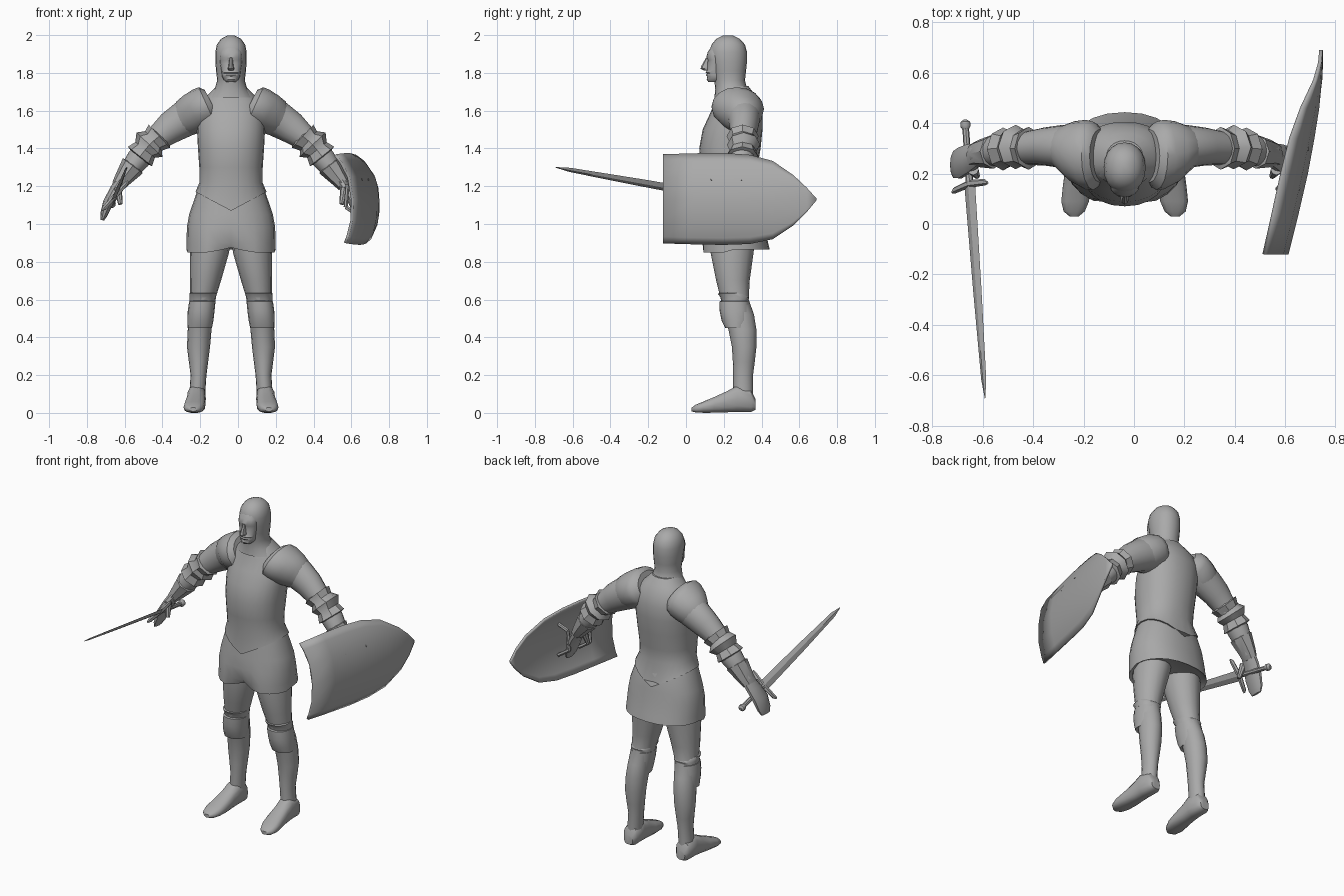
import bpy, bmesh, math
from mathutils import Vector

CX = -0.037  # body centre line
X, Y, Z = Vector((1, 0, 0)), Vector((0, 1, 0)), Vector((0, 0, 1))
steel = bpy.data.materials.new("grey_steel")
steel.diffuse_color = (0.40, 0.40, 0.40, 1)


def finish(name, bm, angle=40):
    bmesh.ops.recalc_face_normals(bm, faces=bm.faces)
    me = bpy.data.meshes.new(name)
    bm.to_mesh(me)
    bm.free()
    ob = bpy.data.objects.new(name, me)
    bpy.context.collection.objects.link(ob)
    me.materials.append(steel)
    bpy.ops.object.select_all(action='DESELECT')
    ob.select_set(True)
    bpy.context.view_layer.objects.active = ob
    bpy.ops.object.shade_smooth_by_angle(angle=math.radians(angle))
    return ob


def section(c, u, v, a, b, n=20, p=2.2):
    """Superellipse ring around c; a along u, b along v."""
    pts = []
    for i in range(n):
        t = 2 * math.pi * i / n
        s, k = math.sin(t), math.cos(t)
        pts.append(Vector(c) + u * a * math.copysign(abs(k) ** (2 / p), k)
                   + v * b * math.copysign(abs(s) ** (2 / p), s))
    return pts


def loft(name, rings, angle=40):
    bm = bmesh.new()
    vs = [[bm.verts.new(q) for q in r] for r in rings]
    n = len(vs[0])
    for a, b in zip(vs, vs[1:]):
        for i in range(n):
            bm.faces.new((a[i], a[(i + 1) % n], b[(i + 1) % n], b[i]))
    bm.faces.new(vs[0])
    bm.faces.new(vs[-1])
    return finish(name, bm, angle)


def level(z, hw, yf, yb, x=CX, n=24, p=2.2):
    return section((x, (yf + yb) / 2, z), X, Y, hw, (yb - yf) / 2, n, p)


def limb(name, side, rows, n=16):
    """Rows of (distance from centre line, y, z, half depth, half width in y)."""
    pts = [Vector((CX + side * r[0], r[1], r[2])) for r in rows]
    rings = []
    for i, r in enumerate(rows):
        d = pts[min(i + 1, len(pts) - 1)] - pts[max(i - 1, 0)]
        d.y = 0
        d.normalize()
        rings.append(section(pts[i], Vector((d.z, 0, -d.x)), Y, r[3], r[4], n, 2.0))
    return loft(name, rings)


def rod(name, a, b, ra, rb, n=8):
    a, b = Vector(a), Vector(b)
    d = (b - a).normalized()
    u = d.orthogonal().normalized()
    v = d.cross(u)
    return loft(name, [section(a, u, v, ra, ra, n, 2), section(b, u, v, rb, rb, n, 2)])


# Breastplate with pointed lower edge
rings = [level(*r) for r in [
    (1.17, .188, .083, .402), (1.22, .167, .09, .37), (1.30, .168, .078, .378),
    (1.40, .175, .07, .395), (1.50, .18, .088, .405), (1.58, .178, .125, .405),
    (1.65, .155, .155, .385), (1.69, .115, .165, .36), (1.73, .075, .175, .33)]]
for q in rings[0]:
    q.z -= .1 * (1 - abs(q.x - CX) / .188)
loft("breastplate", rings)

# Skirt, folded inward at the middle of the front hem
rings = [level(*r) for r in [
    (1.25, .155, .11, .35), (1.15, .188, .097, .385), (1.05, .222, .09, .405),
    (.98, .234, .08, .415), (.90, .235, .07, .435), (.85, .237, .07, .443),
    (.87, .21, .10, .41)]]
for k, push in ((4, .03), (5, .055), (6, .05)):
    for q in rings[k]:
        w = max(0, 1 - abs(q.x - CX) / .11)
        if q.y < .25:
            q.y += push * w
            q.z += .025 * w if k > 4 else 0
        elif k > 4:
            q.z += .015
loft("skirt", rings)

# Neck, hood and face
loft("hood", [level(*r, n=20, p=2.1) for r in [
    (1.67, .125, .15, .36), (1.71, .088, .155, .325), (1.76, .073, .15, .312),
    (1.81, .079, .14, .318), (1.86, .083, .13, .323), (1.91, .083, .122, .323),
    (1.95, .075, .135, .312), (1.98, .053, .16, .285), (1.997, .02, .195, .25)]], 60)
loft("face", [level(*r, n=16, p=2.1) for r in [
    (1.752, .025, .118, .19), (1.765, .04, .109, .2), (1.78, .047, .113, .2),
    (1.789, .048, .106, .2), (1.796, .049, .111, .2), (1.803, .05, .103, .2),
    (1.815, .051, .112, .2), (1.85, .057, .112, .2), (1.868, .058, .115, .2),
    (1.882, .059, .107, .2), (1.91, .057, .115, .2), (1.94, .045, .135, .2)]])
loft("nose", [level(z, w, f, .14, n=8) for z, w, f in [
    (1.812, .013, .098), (1.822, .018, .077), (1.835, .013, .08), (1.88, .009, .106)]])

for side, word in ((-1, "right"), (1, "left")):
    # Legs and feet
    loft(word + "_leg", [level(z, w, f, b, CX + side * d, 16, 2) for z, d, w, f, b in [
        (.97, .10, .10, .13, .37), (.85, .113, .103, .13, .358), (.70, .135, .082, .16, .337),
        (.60, .15, .066, .185, .332), (.52, .16, .063, .205, .36), (.44, .166, .063, .225, .373),
        (.35, .172, .061, .243, .373), (.27, .172, .051, .248, .364),
        (.20, .172, .042, .25, .355), (.08, .18, .042, .25, .355)]])
    loft(word + "_foot", [section((CX + side * d, y, (b + t) / 2), X, Z, w, (t - b) / 2, 14, 2.6)
        for y, d, w, b, t in [
        (.367, .182, .03, .015, .075), (.345, .182, .047, .004, .12), (.27, .183, .05, .004, .145),
        (.215, .186, .05, .002, .115), (.15, .19, .055, 0, .085), (.09, .196, .055, 0, .06),
        (.05, .2, .042, .002, .043), (.03, .2, .018, .008, .028)]])
    # Knee plates
    loft(word + "_knee_plate", [level(z, w, f, b, CX + side * d, 16, 2.2) for z, d, w, f, b in [
        (.595, .152, .064, .19, .32), (.59, .152, .07, .176, .335), (.54, .158, .071, .178, .342),
        (.49, .162, .069, .188, .345), (.45, .166, .065, .207, .325), (.455, .166, .05, .23, .31)]])
    loft(word + "_knee_band", [level(z, w, f, b, CX + side * d, 16, 2.2) for z, d, w, f, b in [
        (.64, .148, .06, .2, .31), (.632, .148, .073, .168, .32),
        (.61, .15, .07, .183, .335), (.58, .152, .068, .19, .325)]])
    # Shoulder plates and arms
    limb(word + "_shoulder_plate", side, [
        (.10, .27, 1.635, .085, .105), (.125, .27, 1.622, .112, .135), (.155, .275, 1.61, .112, .138),
        (.20, .285, 1.585, .108, .122), (.245, .298, 1.56, .099, .092), (.27, .3, 1.55, .08, .075)])
    limb(word + "_upper_arm", side, [
        (.15, .29, 1.60, .10, .11), (.25, .307, 1.555, .096, .085), (.32, .307, 1.51, .085, .075),
        (.39, .30, 1.455, .066, .066), (.45, .30, 1.40, .06, .06)])
    limb(word + "_elbow_plate", side, [
        (.375, .3, 1.472, .062, .06), (.38, .3, 1.465, .083, .085), (.41, .3, 1.44, .068, .072),
        (.432, .305, 1.42, .094, .088), (.455, .3, 1.392, .066, .07),
        (.482, .297, 1.358, .082, .085), (.487, .297, 1.352, .055, .06)], 8)
    limb(word + "_forearm", side, [
        (.43, .30, 1.42, .055, .06), (.49, .295, 1.345, .063, .066), (.545, .285, 1.275, .05, .056),
        (.585, .278, 1.222, .04, .046)])
    limb(word + "_cuff", side, [
        (.515, .288, 1.315, .045, .05), (.52, .287, 1.308, .066, .068),
        (.575, .28, 1.235, .045, .055), (.6, .272, 1.2, .035, .05)], 8)
    limb(word + "_hand", side, [
        (.58, .275, 1.23, .033, .048), (.62, .258, 1.17, .028, .06), (.652, .242, 1.11, .027, .064),
        (.673, .236, 1.05, .02, .056), (.682, .232, 1.02, .01, .04)], 10)
    rod(word + "_thumb", (CX + side * .60, .215, 1.19), (CX + side * .585, .19, 1.105), .022, .012)

# Sword
tip, pommel = Vector((-.59, -.69, 1.30)), Vector((-.668, .395, 1.105))
axis = (tip - pommel).normalized()
u = Vector((.66, 0, .75))
u = (u - axis * u.dot(axis)).normalized()
v = axis.cross(u)
length = (tip - pommel).length
loft("sword_blade", [section(pommel + axis * t * length, u, v, w, h, 4, 2) for t, w, h in [
    (.21, .032, .009), (.6, .025, .007), (.93, .015, .005), (1, .002, .001)]], 20)
rod("sword_grip", pommel, pommel + axis * .24, .013, .015)
loft("sword_pommel", [section(pommel + axis * t, u, v, r, r, 10, 2) for t, r in [
    (-.018, .008), (-.008, .02), (.008, .021), (.022, .012)]])
hilt = pommel + axis * .24
loft("sword_guard", [section(hilt + u * t + axis * k, axis, v, w, w * .9, 6, 2) for t, k, w in [
    (-.105, .015, .006), (-.09, .01, .013), (0, 0, .016), (.09, .01, .013), (.105, .015, .006)]])

# Shield: curved plate, flat at the front end and pointed at the back
bm = bmesh.new()
rows = []
for y, spine, top, low in [
        (-.12, .605, 1.365, .90), (.04, .645, 1.37, .895), (.2, .682, 1.372, .892),
        (.34, .708, 1.362, .897), (.46, .727, 1.33, .922), (.57, .738, 1.255, .995),
        (.64, .741, 1.19, 1.065), (.69, .741, 1.135, 1.125)]:
    row = []
    for t in (-1, -.85, -.5, 0, .5, .85, 1):
        z = 1.13 + t * (top - 1.13 if t > 0 else 1.13 - low)
        g = (z - 1.13) / .24
        row.append(bm.verts.new((spine - .055 * abs(g) ** 2.4 - .04 * g * max(g, .3), y, z)))
    rows.append(row)
for a, b in zip(rows, rows[1:]):
    for i in range(6):
        bm.faces.new((a[i], a[i + 1], b[i + 1], b[i]))
shield = finish("shield", bm, 35)
mod = shield.modifiers.new("thickness", 'SOLIDIFY')
mod.thickness = .014
mod.offset = 0

# Straps behind the shield
for y, x in ((.14, .655), (.30, .69)):
    pts = [(x, y, 1.24), (x - .075, y, 1.21), (x - .085, y, 1.09), (x - .01, y, 1.04)]
    for a, b in zip(pts, pts[1:]):
        rod("shield_strap", a, b, .011, .011, 6)
